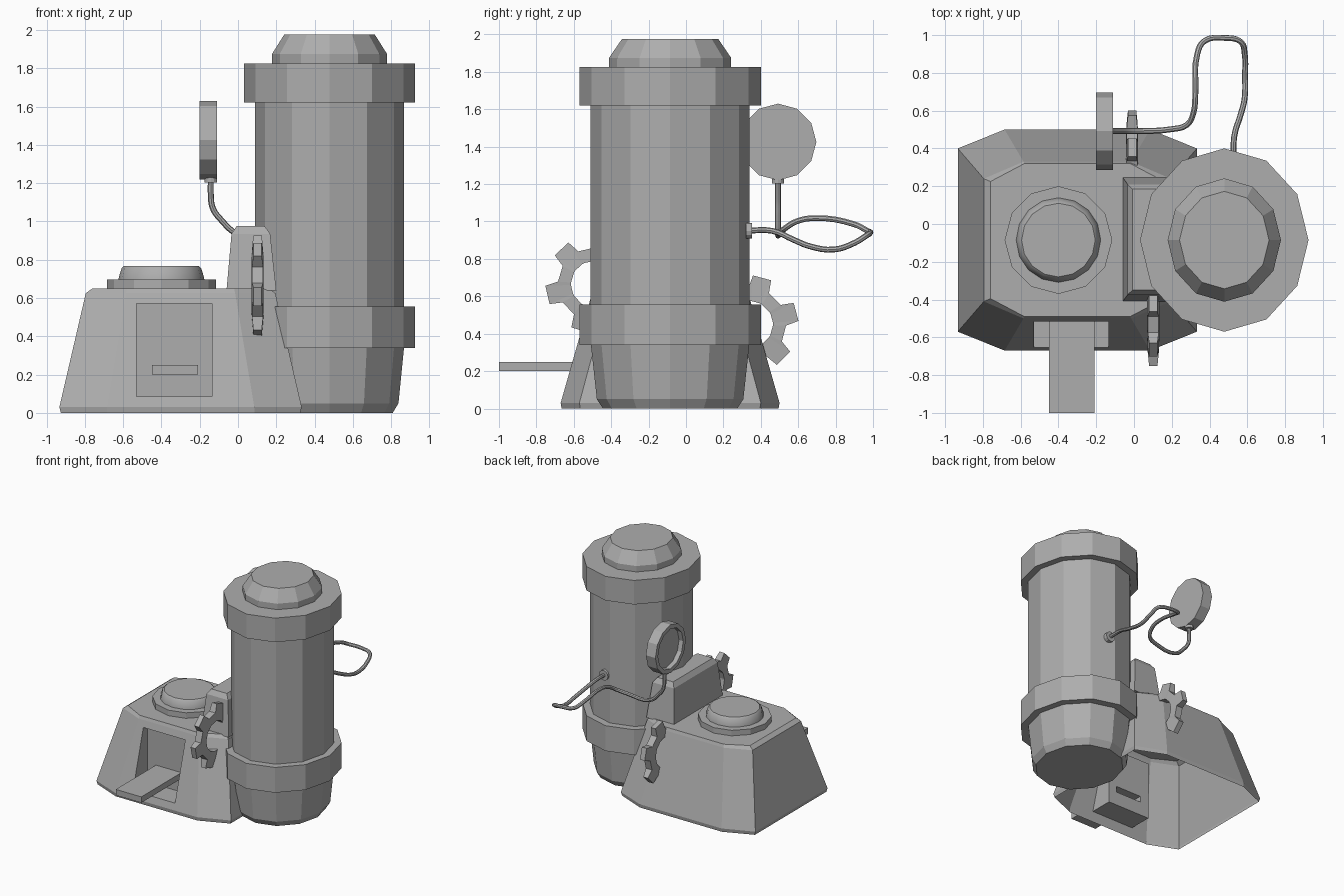
import bpy
import bmesh
from math import sin, cos, pi, radians

cube = bpy.data.objects.get("Cube")
if cube:
    bpy.data.objects.remove(cube, do_unlink=True)

grey = bpy.data.materials.new("plain_grey")
grey.use_nodes = True
grey.diffuse_color = (0.42, 0.42, 0.42, 1)
grey.node_tree.nodes["Principled BSDF"].inputs["Base Color"].default_value = (0.42, 0.42, 0.42, 1)


def finish(name, bm):
    bmesh.ops.remove_doubles(bm, verts=bm.verts, dist=0.0005)
    bmesh.ops.recalc_face_normals(bm, faces=bm.faces)
    mesh = bpy.data.meshes.new(name)
    bm.to_mesh(mesh)
    bm.free()
    mesh.materials.append(grey)
    obj = bpy.data.objects.new(name, mesh)
    bpy.context.collection.objects.link(obj)
    return obj


def loft(bm, rings, start=True, end=True, closed=False, skip=()):
    """Join rings of equal length with quads; skip holds (ring, side) gaps."""
    loops = [[bm.verts.new(p) for p in ring] for ring in rings]
    n = len(loops[0])
    if closed:
        loops.append(loops[0])
    for i, (a, b) in enumerate(zip(loops, loops[1:])):
        for j in range(n):
            if (i, j) not in skip:
                k = (j + 1) % n
                bm.faces.new((a[j], a[k], b[k], b[j]))
    if start and not closed:
        bm.faces.new(loops[0])
    if end and not closed:
        bm.faces.new(loops[-1])


def turned(name, centre, profile, sides=12, axis="z", stretch=1.0):
    """Turn (radius, height) pairs around an axis through centre."""
    cx, cy, cz = centre
    rings = []
    for r, h in profile:
        ring = []
        for i in range(sides):
            a = 2 * pi * i / sides
            u, v = r * cos(a), r * sin(a) * stretch
            p = {"z": (u, v, h), "x": (h, u, v), "y": (u, h, v)}[axis]
            ring.append((cx + p[0], cy + p[1], cz + p[2]))
        rings.append(ring)
    bm = bmesh.new()
    loft(bm, rings)
    return finish(name, bm)


# Upright tank, slightly longer front to back
def tank_part(name, profile):
    return turned(name, (0.478, -0.085, 0), profile, stretch=1.088)


tank_part("tank_body", [(0.33, 0), (0.36, 0.05), (0.39, 0.35), (0.39, 1.75)])
tank_part("lower_collar", [(0.446, 0.34), (0.446, 0.555)])
tank_part("upper_collar", [(0.446, 1.62), (0.446, 1.825)])
tank_part("tank_cap", [(0.3, 1.82), (0.3, 1.875), (0.237, 1.975)])


# Hollow base with tapered walls, open underneath
def octagon(hx, hy, cx, cy, z):
    pts = [(-cx, -hy), (cx, -hy), (hx, -cy), (hx, cy),
           (cx, hy), (-cx, hy), (-hx, cy), (-hx, -cy)]
    return [(x - 0.3, y - 0.085, z) for x, y in pts]


rings = [octagon(0.625, 0.58, 0.385, 0.48, 0), octagon(0.633, 0.585, 0.385, 0.485, 0.03),
         octagon(0.495, 0.415, 0.285, 0.325, 0.625), octagon(0.46, 0.405, 0.28, 0.31, 0.65)]
bm = bmesh.new()
loft(bm, rings, start=False, skip={(1, 0)})


# Front wall with a recess, and a tray pushed out through its back
def slope(z):
    return -0.67 + (z - 0.03) * (0.17 / 0.595)


def rect(x0, x1, z0, z1, depth):
    return [(x, depth(z), z) for x, z in ((x0, z0), (x1, z0), (x1, z1), (x0, z1))]


wall = [rings[1][0], rings[1][1], rings[2][1], rings[2][0]]
loft(bm, [wall,
          rect(-0.53, -0.135, 0.085, 0.57, slope),
          rect(-0.53, -0.135, 0.085, 0.57, lambda z: -0.46),
          rect(-0.45, -0.21, 0.2, 0.25, lambda z: -0.46),
          rect(-0.45, -0.21, 0.2, 0.25, lambda z: -1.0)], start=False)
finish("base_with_recess_and_tray", bm)

# Round button on the base
button = (-0.4, -0.085, 0)
turned("button_plate", button, [(0.285, 0.64), (0.285, 0.697)])
dome = turned("button", button, [(0.225, 0.69), (0.222, 0.71), (0.208, 0.755), (0.195, 0.768)], 16)

# Tapered block beside the tank
bm = bmesh.new()
block = []
for x0, x1, y0, y1, z in ((-0.06, 0.2, -0.41, 0.247, 0.64),
                          (-0.034, 0.168, -0.375, 0.21, 0.935),
                          (-0.008, 0.14, -0.35, 0.185, 0.975)):
    block.append([(x0, y0, z), (x1, y0, z), (x1, y1, z), (x0, y1, z)])
loft(bm, block)
finish("side_block", bm)


# Cog wheels sunk halfway into the base
def cog(name, centre, turn):
    x, y, z = centre
    outline = []
    for t in range(6):
        mid = radians(turn + 60 * t)
        for off, r, half in ((-17, 0.195, 0.029), (-11, 0.262, 0.022),
                             (11, 0.262, 0.022), (17, 0.195, 0.029)):
            outline.append((mid + radians(off), r, half))

    def ring(side, inner):
        pts = []
        for a, r, half in outline:
            if inner:
                r, half = 0.125, 0.032
            pts.append((x + side * half, y + r * cos(a), z + r * sin(a)))
        return pts

    bm = bmesh.new()
    loft(bm, [ring(-1, False), ring(1, False), ring(1, True), ring(-1, True)], closed=True)
    finish(name, bm)


cog("front_cog", (0.102, -0.49, 0.665), 13)
cog("back_cog", (-0.01, 0.34, 0.45), 15)

# Gauge with a recessed dial
turned("gauge", (-0.155, 0.492, 1.425),
       [(0.205, 0.045), (0.205, -0.045), (0.17, -0.045), (0.17, -0.005)], axis="x")
turned("gauge_fitting", (-0.142, 0.492, 0), [(0.033, 1.203), (0.033, 1.23)])
turned("tank_fitting", (0.53, 0, 0.95), [(0.042, 0.32), (0.042, 0.352)], axis="y")

# Looping pipe from the tank to the gauge
path = [(0.53, 0.32, 0.95), (0.53, 0.46, 0.95), (0.565, 0.58, 0.9), (0.585, 0.66, 0.868),
        (0.588, 0.79, 0.85), (0.586, 0.9, 0.885), (0.565, 0.965, 0.925), (0.48, 0.985, 0.94),
        (0.375, 0.97, 0.95), (0.335, 0.9, 0.985), (0.325, 0.69, 1.018), (0.315, 0.59, 1.0),
        (0.28, 0.525, 0.96), (0.2, 0.502, 0.94), (0.0, 0.492, 0.935), (-0.09, 0.492, 1.01),
        (-0.132, 0.492, 1.07), (-0.142, 0.492, 1.14), (-0.142, 0.492, 1.22)]
curve = bpy.data.curves.new("pipe", "CURVE")
curve.dimensions = "3D"
curve.bevel_depth = 0.0155
curve.bevel_resolution = 2
curve.resolution_u = 4
curve.use_fill_caps = True
spline = curve.splines.new("BEZIER")
spline.bezier_points.add(len(path) - 1)
for point, co in zip(spline.bezier_points, path):
    point.co = co
    point.handle_left_type = point.handle_right_type = "AUTO"
curve.materials.append(grey)
pipe = bpy.data.objects.new("pipe", curve)
bpy.context.collection.objects.link(pipe)

# Smooth only the rounded parts
bpy.ops.object.select_all(action="DESELECT")
for obj in (pipe, dome):
    obj.select_set(True)
bpy.context.view_layer.objects.active = pipe
bpy.ops.object.convert(target="MESH")
bpy.ops.object.shade_smooth_by_angle(angle=radians(40))
